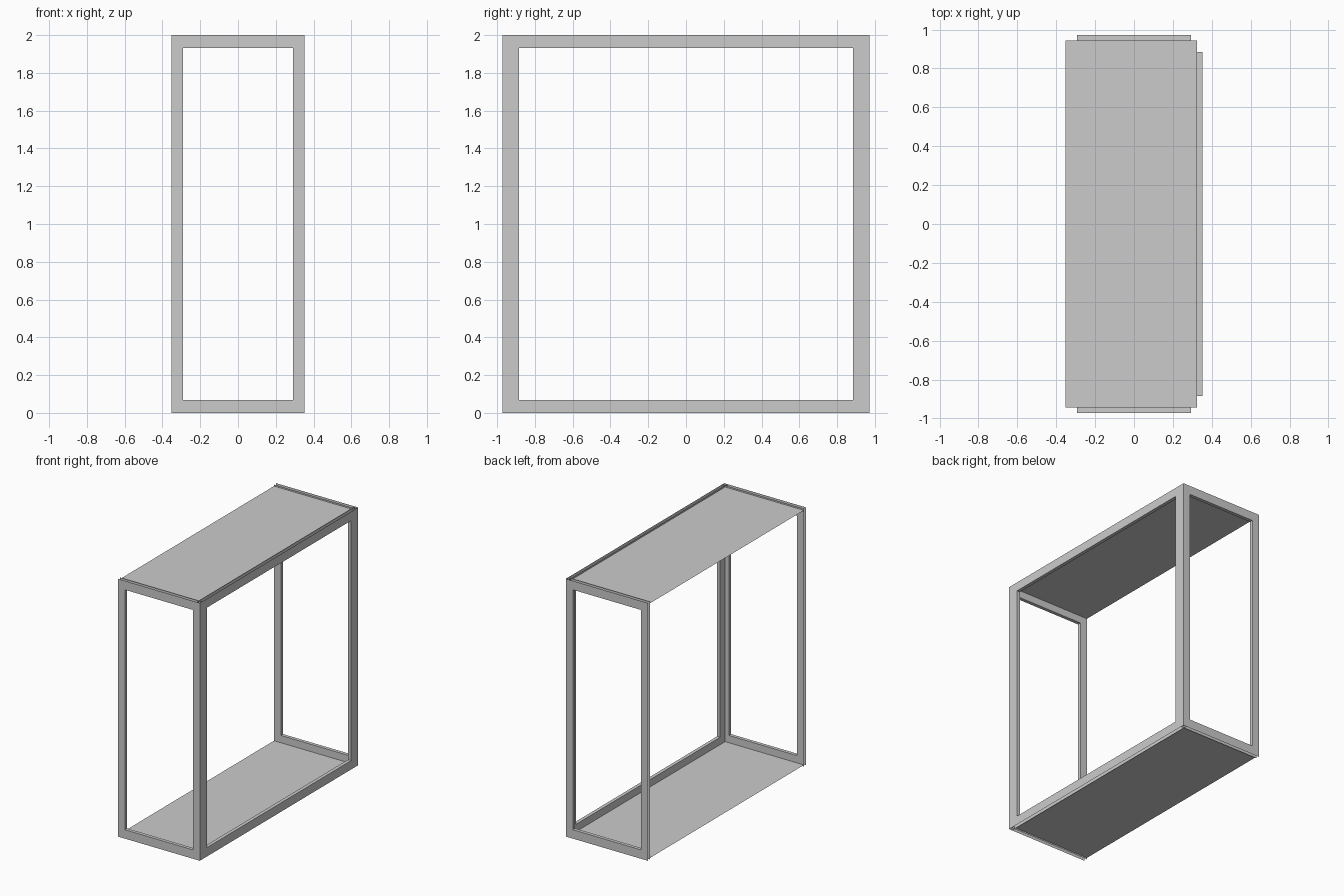
import bpy

if "Cube" in bpy.data.objects:
    bpy.data.objects.remove(bpy.data.objects["Cube"])

X, Y, H = 0.352, 0.971, 2.0     # half width, half length, height
T = 0.027                       # frame depth
RAIL = 0.069                    # height of horizontal rails
Z_OFF = 0.012                   # panel inset from top and bottom


def make(name, verts, faces):
    mesh = bpy.data.meshes.new(name)
    mesh.from_pydata(verts, [], faces)
    mesh.update()
    ob = bpy.data.objects.new(name, mesh)
    bpy.context.collection.objects.link(ob)
    return ob


def frame(name, half, post, place):
    """Open-edged window frame: outer ring, inner ring, lips round the opening.
    place(u, d, z) maps width, depth and height to world space."""
    def ring(w, z0, z1, d):
        return [place(u, d, z) for u, z in ((-w, z0), (w, z0), (w, z1), (-w, z1))]
    verts = []
    for d in (0, T):
        verts += ring(half, 0, H, d) + ring(half - post, RAIL, H - RAIL, d)
    faces = []
    for i in range(4):
        j = (i + 1) % 4
        faces.append((i, j, 4 + j, 4 + i))              # outward ring
        faces.append((8 + j, 8 + i, 12 + i, 12 + j))    # inward ring
        faces.append((4 + i, 4 + j, 12 + j, 12 + i))    # opening lip
    return make(name, verts, faces)


# End frames and long side frame (the left side stays open)
frame("front_frame", X, 0.06, lambda u, d, z: (u, -Y + d, z))
frame("back_frame", X, 0.06, lambda u, d, z: (-u, Y - d, z))
frame("right_frame", Y, 0.087, lambda u, d, z: (X - d, u, z))

# Thin bottom and top panels
for name, z in (("bottom_panel", Z_OFF), ("top_panel", H - Z_OFF)):
    x1, y1 = X - T, Y - T
    make(name, [(-X, -y1, z), (x1, -y1, z), (x1, y1, z), (-X, y1, z)], [(0, 1, 2, 3)])
